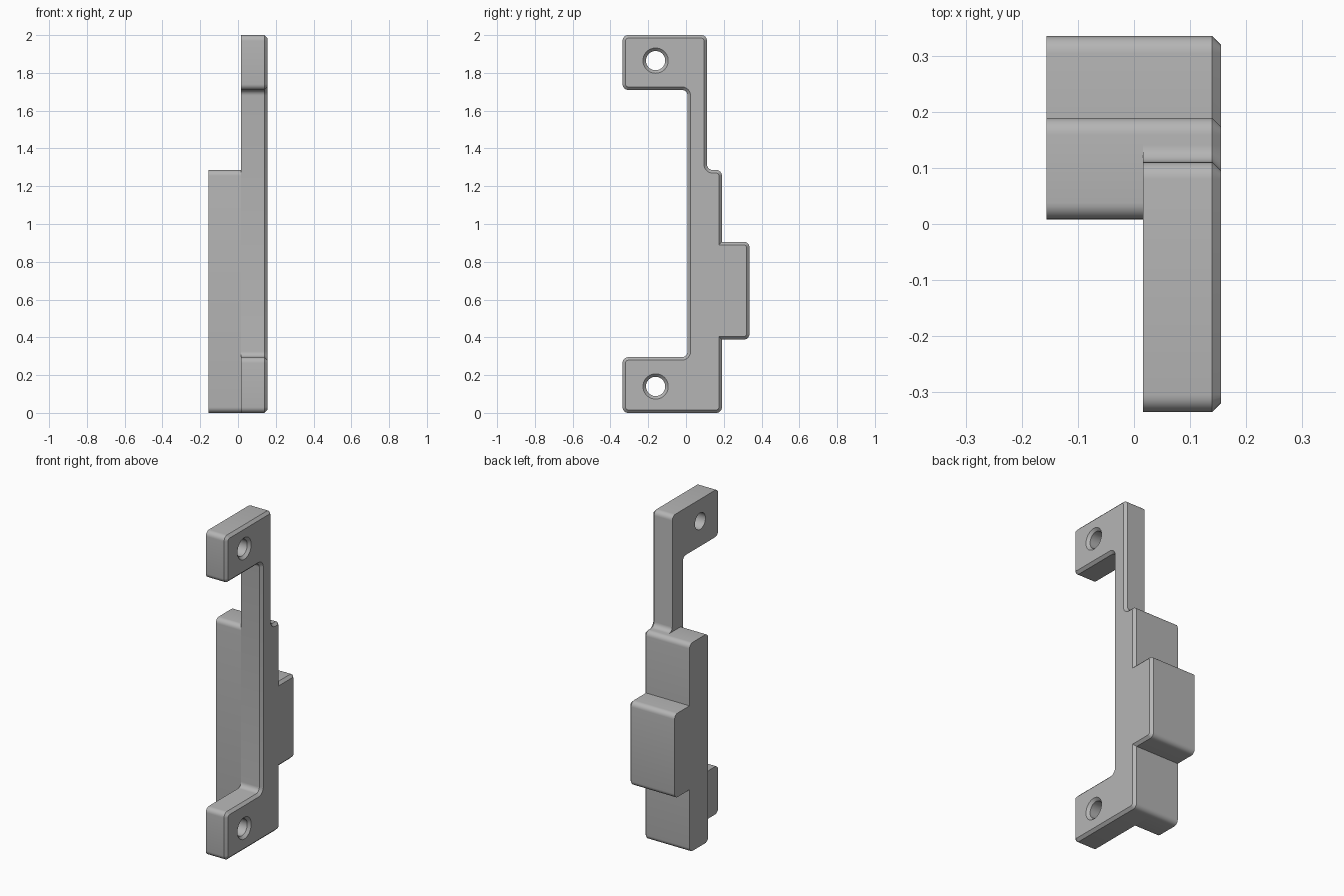
import bpy, bmesh, math
from mathutils import Vector

cube = bpy.data.objects.get("Cube")
if cube:
    bpy.data.objects.remove(cube)

grey = bpy.data.materials.new("plain grey")
COLOUR = (0.46, 0.46, 0.46, 1)
grey.diffuse_color = COLOUR
grey.use_nodes = True
grey.node_tree.nodes["Principled BSDF"].inputs["Base Color"].default_value = COLOUR

X_BACK, X_STEP, X_FACE, CHAMFER = -0.157, 0.016, 0.156, 0.016
R = 0.03


def rounded(corners, steps=6):
    """Outline (y, z) from corners (y, z, fillet radius), right-angled turns."""
    pts = []
    for i, (y, z, r) in enumerate(corners):
        c = Vector((y, z))
        if r == 0:
            pts.append(c)
            continue
        a = (Vector(corners[i - 1][:2]) - c).normalized()
        b = (Vector(corners[(i + 1) % len(corners)][:2]) - c).normalized()
        centre = c + (a + b) * r
        for k in range(steps + 1):
            t = math.pi / 2 * k / steps
            pts.append(centre - b * r * math.cos(t) - a * r * math.sin(t))
    return pts


def inset(pts, d):
    """Move a counter-clockwise outline inwards by d with mitred corners."""
    out = []
    for i, p in enumerate(pts):
        e1 = (p - pts[i - 1]).normalized()
        e2 = (pts[(i + 1) % len(pts)] - p).normalized()
        n1, n2 = Vector((-e1.y, e1.x)), Vector((-e2.y, e2.x))
        out.append(p + (n1 + n2) * d / (1 + n1.dot(n2)))
    return out


def circle(y, z, r, n=40):
    return [Vector((y + r * math.cos(math.tau * k / n),
                    z + r * math.sin(math.tau * k / n))) for k in range(n)]


def make_part(name, walls):
    """Each wall is a list of (x, outline) rings; end caps are filled flat."""
    bm = bmesh.new()
    ends = ([], [])
    for wall in walls:
        rings = [[bm.verts.new((x, p.x, p.y)) for p in pts] for x, pts in wall]
        for lo, hi in zip(rings, rings[1:]):
            for i in range(len(lo)):
                bm.faces.new((lo[i - 1], lo[i], hi[i], hi[i - 1]))
        for store, ring in zip(ends, (rings[0], rings[-1])):
            store += [bm.edges.get((ring[i - 1], ring[i])) for i in range(len(ring))]
    for edges in ends:
        bmesh.ops.triangle_fill(bm, use_beauty=True, use_dissolve=False, edges=edges)
    bmesh.ops.recalc_face_normals(bm, faces=bm.faces)
    mesh = bpy.data.meshes.new(name)
    bm.to_mesh(mesh)
    bm.free()
    mesh.materials.append(grey)
    obj = bpy.data.objects.new(name, mesh)
    bpy.context.collection.objects.link(obj)
    bpy.ops.object.select_all(action='DESELECT')
    obj.select_set(True)
    bpy.context.view_layer.objects.active = obj
    bpy.ops.object.shade_smooth_by_angle(angle=math.radians(30))


# Rear steps shared by the plate and the block
rear = [(0.19, 0, R), (0.19, 0.388, 0), (0.336, 0.388, R),
        (0.336, 0.906, R), (0.19, 0.906, 0), (0.19, 1.286, R)]

# Mounting plate with two arms, chamfered outer face and countersunk holes
plate = rounded([(-0.336, 0, R)] + rear + [
    (0.111, 1.286, R), (0.111, 2, R), (-0.336, 2, R), (-0.336, 1.71, R),
    (0.008, 1.71, R), (0.008, 0.295, R), (-0.336, 0.295, R)])
plate_walls = [[(X_STEP, plate), (X_FACE - CHAMFER, plate),
                (X_FACE, inset(plate, CHAMFER))]]
for z in (0.14, 1.865):
    hole = circle(-0.161, z, 0.051)
    plate_walls.append([(X_STEP, hole), (X_FACE - CHAMFER, hole),
                        (X_FACE, circle(-0.161, z, 0.051 + CHAMFER))])
make_part("mounting_plate", plate_walls)

# Stepped block beside the plate
block = rounded([(0.008, 0, R)] + rear + [(0.008, 1.286, R)])
make_part("stepped_block", [[(X_BACK, block), (X_STEP, block)]])
